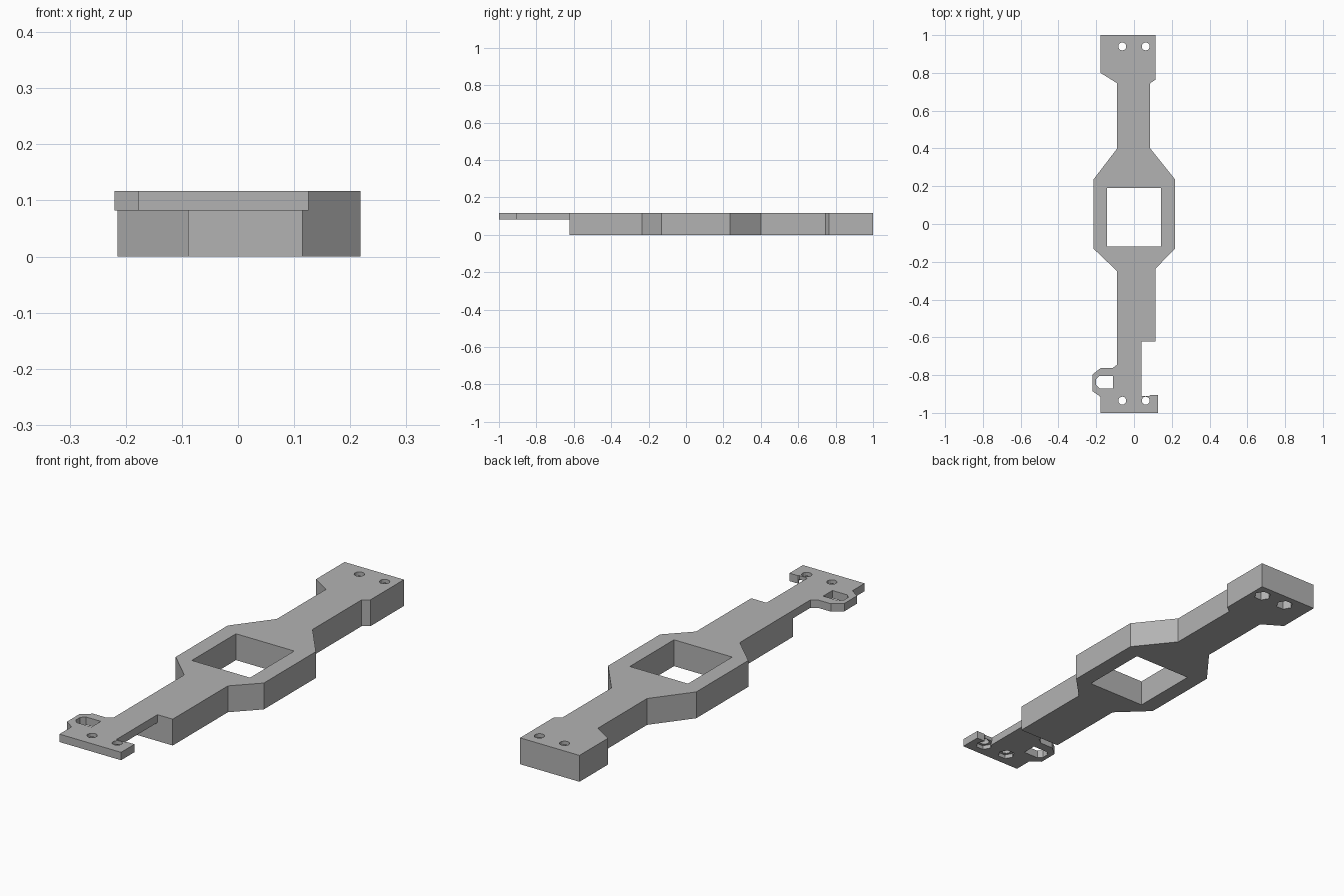
import bpy, bmesh, math

cube = bpy.data.objects.get("Cube")
if cube:
    bpy.data.objects.remove(cube, do_unlink=True)

TOP, PLATE = 0.117, 0.082

grey = bpy.data.materials.new("plain_grey")
grey.use_nodes = True
colour = (0.45, 0.45, 0.45, 1)
grey.diffuse_color = colour
grey.node_tree.nodes["Principled BSDF"].inputs["Base Color"].default_value = colour


def prism(name, points, z0, z1):
    """Extrude a flat outline from z0 to z1."""
    bm = bmesh.new()
    face = bm.faces.new([bm.verts.new((x, y, z0)) for x, y in points])
    new = bmesh.ops.extrude_face_region(bm, geom=[face])["geom"]
    for v in new:
        if isinstance(v, bmesh.types.BMVert):
            v.co.z = z1
    bmesh.ops.recalc_face_normals(bm, faces=bm.faces)
    mesh = bpy.data.meshes.new(name)
    bm.to_mesh(mesh)
    bm.free()
    mesh.materials.append(grey)
    obj = bpy.data.objects.new(name, mesh)
    bpy.context.collection.objects.link(obj)
    return obj


def rect(x0, y0, x1, y1):
    return [(x0, y0), (x1, y0), (x1, y1), (x0, y1)]


def ring(x, y, r, n):
    return [(x + r * math.cos(math.tau * i / n), y + r * math.sin(math.tau * i / n))
            for i in range(n)]


# Bracket outline: right side from the back to the front, then the left side
right_side = [(0.115, 1), (0.115, 0.765), (0.086, 0.745), (0.086, 0.4),
              (0.218, 0.235), (0.218, -0.13), (0.115, -0.235), (0.115, -0.622),
              (0.04, -0.622), (0.04, -0.91), (0.08, -0.91), (0.085, -0.906),
              (0.126, -0.906), (0.126, -1)]
left_side = [(-0.177, -1), (-0.177, -0.915), (-0.22, -0.885), (-0.22, -0.797),
             (-0.177, -0.763), (-0.115, -0.763), (-0.089, -0.745), (-0.089, -0.25),
             (-0.215, -0.13), (-0.215, 0.235), (-0.089, 0.4), (-0.089, 0.745),
             (-0.177, 0.8), (-0.177, 1)]
bracket = prism("bracket", right_side + left_side, 0, TOP)

# Undercut of the thin front end, centre window and side slot
cutters = [
    prism("front_undercut", rect(-0.4, -1.2, 0.4, -0.622), -0.1, PLATE),
    prism("centre_window", rect(-0.143, -0.12, 0.143, 0.19), -0.1, 0.3),
    prism("side_slot", [(-0.2, -0.853), (-0.183, -0.87), (-0.11, -0.87),
                        (-0.11, -0.805), (-0.183, -0.805), (-0.2, -0.822)], -0.1, 0.3),
]
# Screw holes with hexagonal nut pockets from below
for end, y in (("back", 0.94), ("front", -0.935)):
    for side, x in (("right", -0.062), ("left", 0.062)):
        cutters.append(prism(f"{end}_{side}_screw_hole", ring(x, y, 0.021, 16), -0.1, 0.3))
        cutters.append(prism(f"{end}_{side}_nut_pocket", ring(x, y, 0.036, 6), -0.1, 0.1))

for cutter in cutters:
    cutter.hide_render = True
    cutter.hide_set(True)
    mod = bracket.modifiers.new(cutter.name, "BOOLEAN")
    mod.operation = "DIFFERENCE"
    mod.solver = "EXACT"
    mod.object = cutter

# Apply the cuts and remove the cutters
bpy.context.view_layer.objects.active = bracket
for mod in list(bracket.modifiers):
    bpy.ops.object.modifier_apply(modifier=mod.name)
for cutter in cutters:
    bpy.data.objects.remove(cutter, do_unlink=True)
